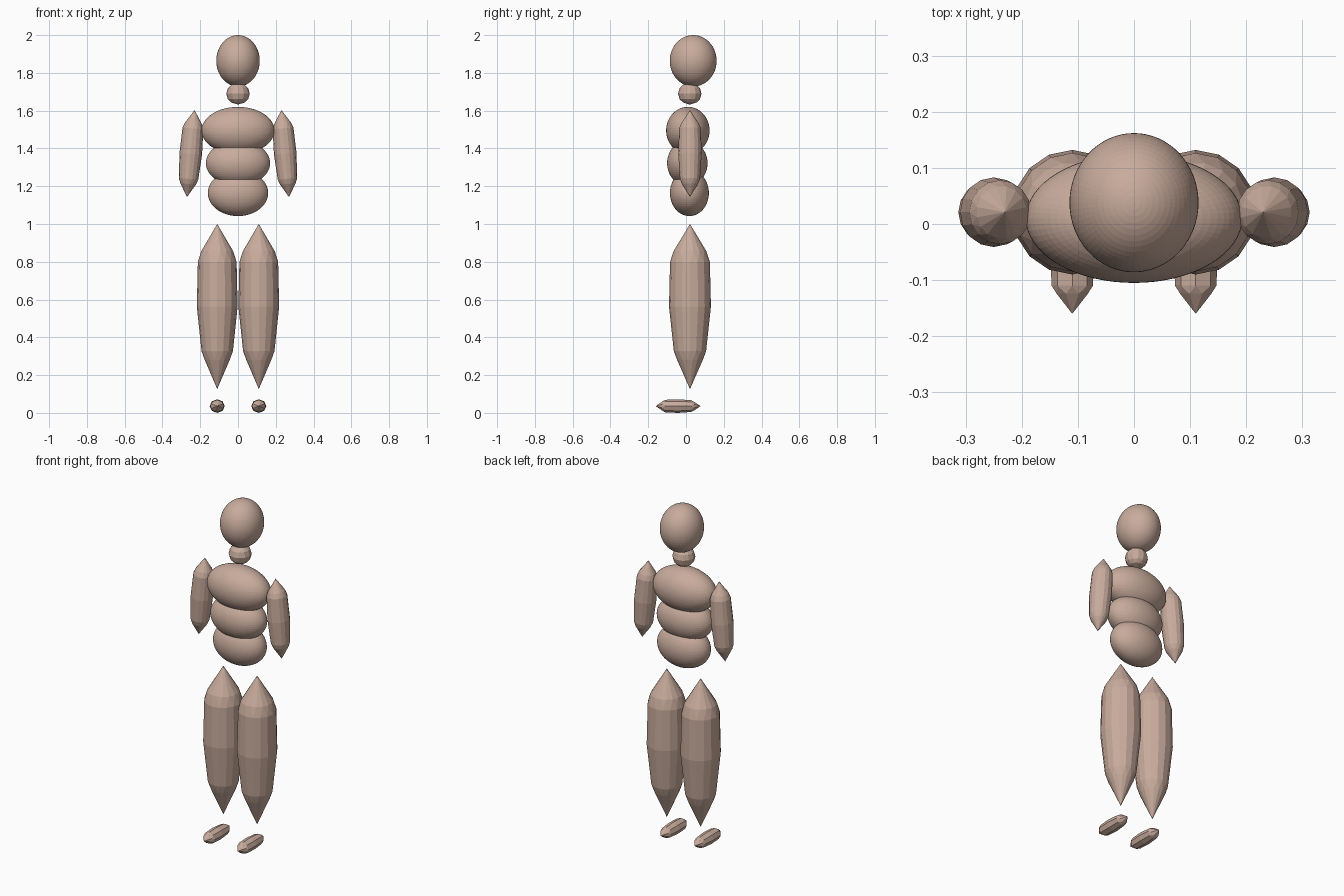
import bpy, bmesh
from math import pi, cos, sin
from mathutils import Matrix, Vector

cube = bpy.data.objects.get("Cube")
if cube:
    bpy.data.objects.remove(cube, do_unlink=True)

# Single clay skin colour
COLOUR = (0.58, 0.41, 0.335, 1)
skin = bpy.data.materials.new("clay skin")
skin.use_nodes = True
skin.diffuse_color = COLOUR
bsdf = skin.node_tree.nodes["Principled BSDF"]
bsdf.inputs["Base Color"].default_value = COLOUR
bsdf.inputs["Roughness"].default_value = 0.8


def finish(name, bm, matrix):
    bm.transform(matrix)
    bmesh.ops.recalc_face_normals(bm, faces=bm.faces)
    mesh = bpy.data.meshes.new(name)
    bm.to_mesh(mesh)
    bm.free()
    mesh.materials.append(skin)
    obj = bpy.data.objects.new(name, mesh)
    bpy.context.collection.objects.link(obj)
    return obj


def ellipsoid(name, centre, radii):
    bm = bmesh.new()
    bmesh.ops.create_uvsphere(bm, u_segments=64, v_segments=32, radius=1)
    finish(name, bm, Matrix.LocRotScale(Vector(centre), None, Vector(radii)))


def spindle(name, matrix, sides, profile):
    """Faceted body with pointed ends; rings are (height, radius, half-step turn)."""
    bm = bmesh.new()
    rings = []
    for z, r, turn in profile:
        angles = [2 * pi * (i + turn) / sides for i in range(sides)]
        rings.append([bm.verts.new((r * cos(a), r * sin(a), z)) for a in angles])
    top, bottom = bm.verts.new((0, 0, 1)), bm.verts.new((0, 0, -1))
    for i in range(sides):
        j = (i + 1) % sides
        bm.faces.new((rings[0][i], rings[0][j], top))
        bm.faces.new((rings[-1][j], rings[-1][i], bottom))
        for k, (a, b) in enumerate(zip(rings, rings[1:])):
            if profile[k][2] == profile[k + 1][2]:
                bm.faces.new((a[i], a[j], b[j], b[i]))
            elif profile[k][2]:  # zigzag under the upper point
                bm.faces.new((a[i], b[j], b[i]))
                bm.faces.new((a[i], a[j], b[j]))
            else:                # zigzag above the lower point
                bm.faces.new((a[i], a[j], b[i]))
                bm.faces.new((b[i], a[j], b[j]))
    return finish(name, bm, matrix)


TAPERED = [(.67, .80, .5), (.54, .95, 0), (0, 1, 0), (-.54, .77, 0), (-.65, .62, .5)]
EVEN = [(.70, .75, .5), (.58, .92, 0), (0, 1, 0), (-.58, .86, 0), (-.70, .70, .5)]

# Head and torso
ellipsoid("head", (0, .038, 1.864), (.115, .124, .136))
ellipsoid("chest", (0, .01, 1.495), (.193, .115, .125))
ellipsoid("waist", (0, .007, 1.322), (.17, .107, .12))
ellipsoid("hips", (0, .018, 1.164), (.16, .103, .122))

# Neck
spindle("neck", Matrix.LocRotScale(Vector((0, .02, 1.69)), None, Vector((.062, .062, .058))),
        12, [(.8, .6, .5), (.5, .87, 0), (0, 1, 0), (-.5, .87, 0), (-.8, .6, .5)])

# Arms, legs and feet on both sides
for side, s in (("left", 1), ("right", -1)):
    tilt = Matrix.Rotation(s * -.087, 4, 'Y')
    arm = Matrix.Translation((s * .25, .021, 1.373)) @ tilt @ Matrix.Diagonal((.06, .062, .231, 1))
    spindle(side + "_arm", arm, 16, EVEN)
    leg = Matrix.Translation((s * .11, .021, .563)) @ Matrix.Diagonal((.108, .111, .437, 1))
    spindle(side + "_leg", leg, 16, TAPERED)
    foot = (Matrix.Translation((s * .11, -.041, .036)) @ Matrix.Rotation(pi / 2, 4, 'X')
            @ Matrix.Diagonal((.04, .036, .119, 1)))
    spindle(side + "_foot", foot, 8, EVEN)
